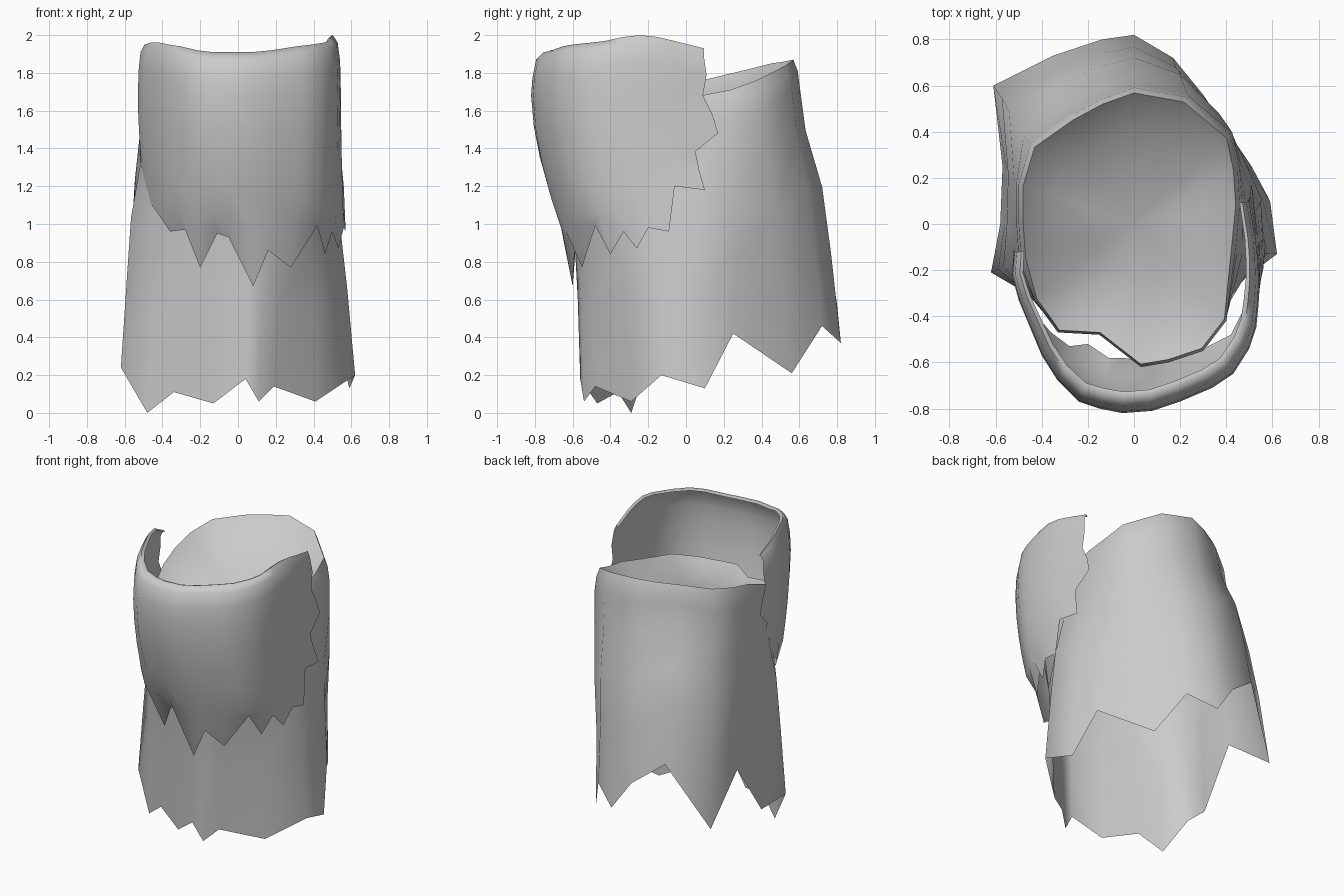
import bpy, bmesh, math
from mathutils import Vector


def mesh_from_rows(name, rows, closed, tip=None):
    """Skin a grid of points; optionally close the last row to a tip."""
    bm = bmesh.new()
    grid = [[bm.verts.new(p) for p in row] for row in rows]
    n = len(rows[0])
    for a, b in zip(grid, grid[1:]):
        for i in range(n if closed else n - 1):
            j = (i + 1) % n
            quad = (a[i], a[j], b[j], b[i])
            bm.faces.new(quad if closed else quad[::-1])
    if tip:
        c = bm.verts.new(tip)
        for i in range(n):
            bm.faces.new((grid[-1][i], grid[-1][(i + 1) % n], c))
    me = bpy.data.meshes.new(name)
    bm.to_mesh(me)
    bm.free()
    ob = bpy.data.objects.new(name, me)
    bpy.context.collection.objects.link(ob)
    bpy.context.view_layer.objects.active = ob
    ob.select_set(True)
    bpy.ops.object.shade_smooth_by_angle(angle=math.radians(80))
    ob.select_set(False)
    return ob


def scaled(p, center, s, z):
    return Vector((center[0] + (p[0] - center[0]) * s, center[1] + (p[1] - center[1]) * s, z))


# Torn tube: ragged hem and slanted rim, counter-clockwise from the right side
hem = [(.62, -.13, .2), (.59, .1, .13), (.51, .25, .42), (.3, .56, .21), (.17, .72, .46),
       (0, .82, .37), (-.14, .8, .57), (-.35, .73, .73), (-.61, .6, .3), (-.57, .25, .57),
       (-.58, 0, .2), (-.62, -.21, .24), (-.48, -.29, 0), (-.34, -.36, .11), (-.13, -.47, .05),
       (.04, -.56, .18), (.11, -.54, .06), (.19, -.48, .14), (.41, -.29, .06)]
rim = [(.43, -.12, 1.63), (.45, .08, 1.68), (.44, .24, 1.71), (.41, .38, 1.76), (.22, .54, 1.84),
       (0, .58, 1.87), (-.14, .53, 1.86), (-.27, .46, 1.85), (-.44, .34, 1.82), (-.49, .17, 1.78),
       (-.49, 0, 1.74), (-.48, -.15, 1.68), (-.43, -.33, 1.6), (-.33, -.47, 1.54), (-.15, -.48, 1.52),
       (.03, -.62, 1.51), (.15, -.6, 1.51), (.3, -.55, 1.52), (.4, -.42, 1.56)]
mid = (0, 0)
rows = [[Vector(p) for p in hem]]
for t, blend, s in ((.32, .22, 1), (.55, .5, 1.03), (.75, .88, 1.04), (.9, 1, 1.04), (.96, 1, 1.02)):
    rows.append([scaled(Vector(h).lerp(Vector(r), blend), mid, s if r[1] > -.2 else 1,
                        h[2] + (r[2] - h[2]) * t) for h, r in zip(hem, rim)])
rows.append([scaled(r, mid, .98, r[2]) for r in rim])
# Shallow sagging lid that closes the tube just below its rim
for s, drop in ((.9, .03), (.7, .08), (.4, .12)):
    rows.append([scaled(r, mid, s, 1.69 + (r[2] - 1.69) * s - drop) for r in rim])
mesh_from_rows("torn_tube", rows, True, (0, 0, 1.56))

# Front wrap columns, right end to left end: bulge x, y / hem x, y, z / top z
wrap = [(.5, .09, .55, .09, 1.18, 1.93), (.53, -.06, .56, -.06, 1.2, 1.97),
        (.54, -.15, .57, -.09, .96, 1.99), (.545, -.25, .56, -.2, .98, 2.0),
        (.54, -.35, .53, -.26, .87, 1.99), (.53, -.45, .5, -.33, .96, 1.97),
        (.5, -.54, .46, -.4, .84, 1.96), (.43, -.65, .42, -.48, .99, 1.95),
        (.34, -.71, .28, -.55, .77, 1.94), (.2, -.77, .16, -.59, .86, 1.92),
        (.08, -.81, .08, -.6, .67, 1.91), (-.05, -.82, -.05, -.58, .93, 1.91),
        (-.15, -.8, -.11, -.58, .95, 1.91), (-.24, -.77, -.2, -.52, .77, 1.92),
        (-.33, -.68, -.28, -.53, .97, 1.94), (-.4, -.57, -.36, -.47, .96, 1.95),
        (-.45, -.45, -.42, -.4, 1.05, 1.96), (-.5, -.33, -.47, -.28, 1.12, 1.96),
        (-.53, -.22, -.51, -.19, 1.3, 1.95), (-.52, -.13, -.52, -.1, 1.24, 1.9)]
center = (0, -.15)
last = len(wrap) - 1
rows = []
# Rolled-in top edge, narrower at the two ends
for inset, drop in ((.14, .01), (.1, 0), (.04, .04), (.01, .14)):
    rows.append([scaled(c, center, 1 - inset * (.6 + .4 * math.sin(math.pi * i / last)), c[5] - drop)
                 for i, c in enumerate(wrap)])
# Outer wall curving inward to the ragged hem; rows even out the spikes above it
for t in (0, .2, .4, .6, .8, 1):
    row = []
    for i, c in enumerate(wrap):
        near = (wrap[max(i - 1, 0)][4] + wrap[min(i + 1, last)][4]) / 2
        low = c[4] if t == 1 else .5 * c[4] + .5 * near
        z = 1.68 + (low - 1.68) * t
        base = .82 if 4 < i < 16 else c[4]
        e = 1 if t == 1 else min(1, (1.68 - z) / (1.68 - base)) ** 1.7
        row.append(Vector((c[0] + (c[2] - c[0]) * e, c[1] + (c[3] - c[1]) * e, z)))
    rows.append(row)
# Torn vertical edges at both ends
for row, jag in zip(rows, (.02, .02, .01, .02, 0, .05, .08, -.04, -.02, .01)):
    row[0].y += jag
    row[-1].y += jag * .7
mesh_from_rows("front_wrap", rows, False)
